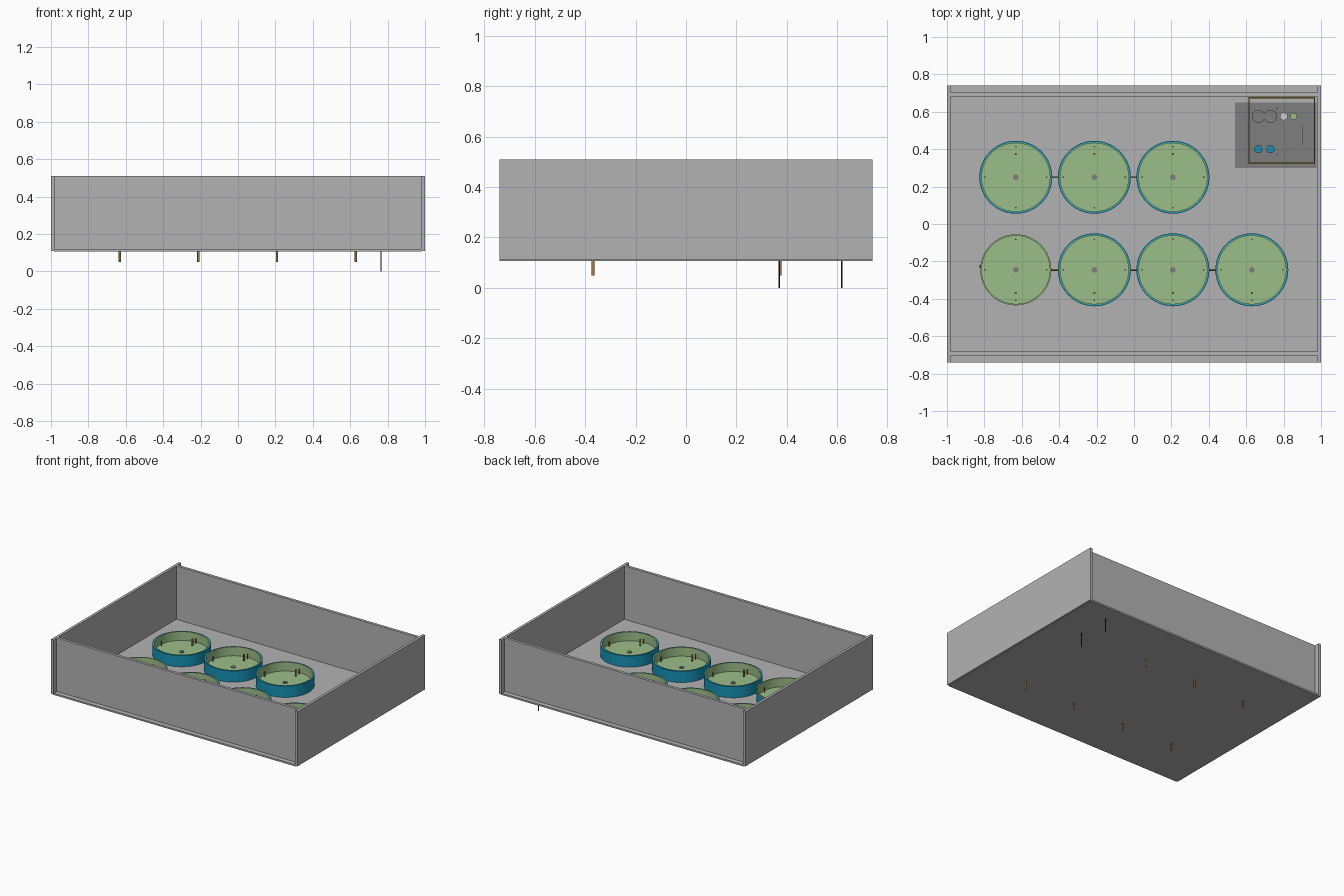
import bpy, bmesh, math

cube = bpy.data.objects.get("Cube")
if cube:
    bpy.data.objects.remove(cube, do_unlink=True)


def material(name, r, g, b):
    m = bpy.data.materials.new(name)
    m.use_nodes = True
    m.diffuse_color = (r, g, b, 1)
    m.node_tree.nodes["Principled BSDF"].inputs["Base Color"].default_value = (r, g, b, 1)
    return m


GREY = material("light grey", 0.45, 0.45, 0.45)
DARK = material("dark grey", 0.21, 0.21, 0.21)
GREEN = material("pale green", 0.33, 0.52, 0.25)
BLUE = material("blue", 0.007, 0.29, 0.47)
COPPER = material("copper", 0.42, 0.2, 0.06)
GOLD = material("gold", 0.24, 0.17, 0.015)
BLACK = material("black", 0.03, 0.03, 0.025)
WHITE = material("off white", 0.62, 0.62, 0.62)


def finish(bm, name, mat, smooth=False):
    bmesh.ops.recalc_face_normals(bm, faces=bm.faces)
    mesh = bpy.data.meshes.new(name)
    bm.to_mesh(mesh)
    bm.free()
    mesh.materials.append(mat)
    ob = bpy.data.objects.new(name, mesh)
    bpy.context.collection.objects.link(ob)
    if smooth:
        bpy.ops.object.select_all(action='DESELECT')
        ob.select_set(True)
        bpy.context.view_layer.objects.active = ob
        bpy.ops.object.shade_smooth_by_angle(angle=math.radians(35))
    return ob


def box(name, mat, x0, x1, y0, y1, z0, z1):
    bm = bmesh.new()
    bmesh.ops.create_cube(bm, size=1)
    for v in bm.verts:
        v.co = (x1 if v.co.x > 0 else x0,
                y1 if v.co.y > 0 else y0,
                z1 if v.co.z > 0 else z0)
    return finish(bm, name, mat)


def rod(name, mat, x, y, z0, z1, r, sides=16):
    bm = bmesh.new()
    bmesh.ops.create_cone(bm, cap_ends=True, segments=sides, radius1=r, radius2=r, depth=z1 - z0)
    ob = finish(bm, name, mat, sides > 8)
    ob.location = (x, y, (z0 + z1) / 2)
    return ob


def lathe(name, mat, profile, x, y, steps=64):
    """Spin an (r, z) profile that starts and ends on the axis."""
    bm = bmesh.new()
    verts = [bm.verts.new((r, 0, z)) for r, z in profile]
    edges = [bm.edges.new(pair) for pair in zip(verts, verts[1:])]
    bmesh.ops.spin(bm, geom=verts + edges, cent=(0, 0, 0), axis=(0, 0, 1),
                   angle=math.tau, steps=steps, use_duplicate=False)
    bmesh.ops.remove_doubles(bm, verts=bm.verts, dist=1e-5)
    ob = finish(bm, name, mat, True)
    ob.location = (x, y, 0)
    return ob


# Open tray: floor, end walls, recessed long walls
FLOOR = 0.118
box("tray_floor", GREY, -0.985, 0.985, -0.74, 0.74, 0.106, FLOOR)
for side, s in (("left", 1), ("right", -1)):
    a, b = sorted((0.98 * s, 1.0 * s))
    box(side + "_end_wall", GREY, a, b, -0.74, 0.74, 0.11, 0.51)
for side, s in (("back", 1), ("front", -1)):
    a, b = sorted((0.683 * s, 0.704 * s))
    box(side + "_wall", GREY, -0.98, 0.98, a, b, 0.11, 0.51)

# Round pans in two rows
RIM = 0.2
INNER = 0.136
XS = (-0.632, -0.212, 0.208, 0.63)


def pan(x, y, out, green_rim):
    shell_r = 0.188 if green_rim else 0.195
    shell_top = RIM - 0.006 if green_rim else RIM
    liner_r = 0.190 if green_rim else 0.187
    lathe("pan_shell", BLUE, [(0, FLOOR), (shell_r, FLOOR), (shell_r, shell_top),
                              (0.184, shell_top), (0.184, INNER - 0.008), (0, INNER - 0.008)], x, y)
    lathe("pan_liner", GREEN, [(0, INNER), (0.182, INNER), (0.182, RIM + 0.001),
                               (liner_r, RIM + 0.001), (liner_r, RIM - 0.005),
                               (0.183, RIM - 0.005), (0.183, INNER - 0.004), (0, INNER - 0.004)], x, y)
    rod("pan_drain", DARK, x, y, INNER, INNER + 0.006, 0.015, 24)
    # Standpipe passing through the floor, and small pins round the rim
    rod("standpipe", COPPER, x, y + 0.124 * out, 0.05, 0.185, 0.006, 12)
    for dx, dy in ((0.165, 0), (-0.165, 0), (0, 0.163), (0, -0.163)):
        rod("pan_pin", COPPER, x + dx, y + dy, INNER, INNER + 0.035, 0.004, 8)


for x in XS[:3]:
    pan(x, 0.25, 1, False)
for x in XS:
    pan(x, -0.245, -1, x == XS[0])

# Short pipes joining neighbouring pans
for y, count in ((0.25, 2), (-0.245, 3)):
    for i in range(count):
        mid = (XS[i] + XS[i + 1]) / 2
        link = rod("pan_link", COPPER, mid, y, 0.16, 0.206, 0.005, 12)
        link.rotation_euler = (0, math.pi / 2, 0)
        link.location.z = 0.165
inlet = rod("pan_inlet", COPPER, -0.82, -0.228, 0.16, 0.175, 0.005, 12)
inlet.rotation_euler = (0, math.pi / 2, 0)

# Control panel in the back corner
PLATE = FLOOR + 0.008
box("control_plate", DARK, 0.54, 0.975, 0.30, 0.65, FLOOR, PLATE)
for y in (0.325, 0.675):
    box("control_frame_rail", GOLD, 0.613, 0.967, y - 0.005, y + 0.005, FLOOR, 0.16)
for x in (0.615, 0.965):
    box("control_frame_side", GOLD, x - 0.002, x + 0.002, 0.325, 0.675, FLOOR, 0.16)
for x in (0.665, 0.73):
    rod("round_cell", DARK, x, 0.575, PLATE, 0.145, 0.035, 32)
    rod("blue_knob", BLUE, x, 0.4, PLATE, 0.15, 0.021, 24)
rod("hex_nut", WHITE, 0.8, 0.575, PLATE, 0.15, 0.023, 6)
rod("green_button", GREEN, 0.853, 0.575, PLATE, 0.15, 0.018, 24)
box("slot_strip", WHITE, 0.897, 0.902, 0.425, 0.53, PLATE, 0.14)
for y in (0.37, 0.618):
    rod("probe", BLACK, 0.765, y, 0.0, 0.14, 0.003, 8)
